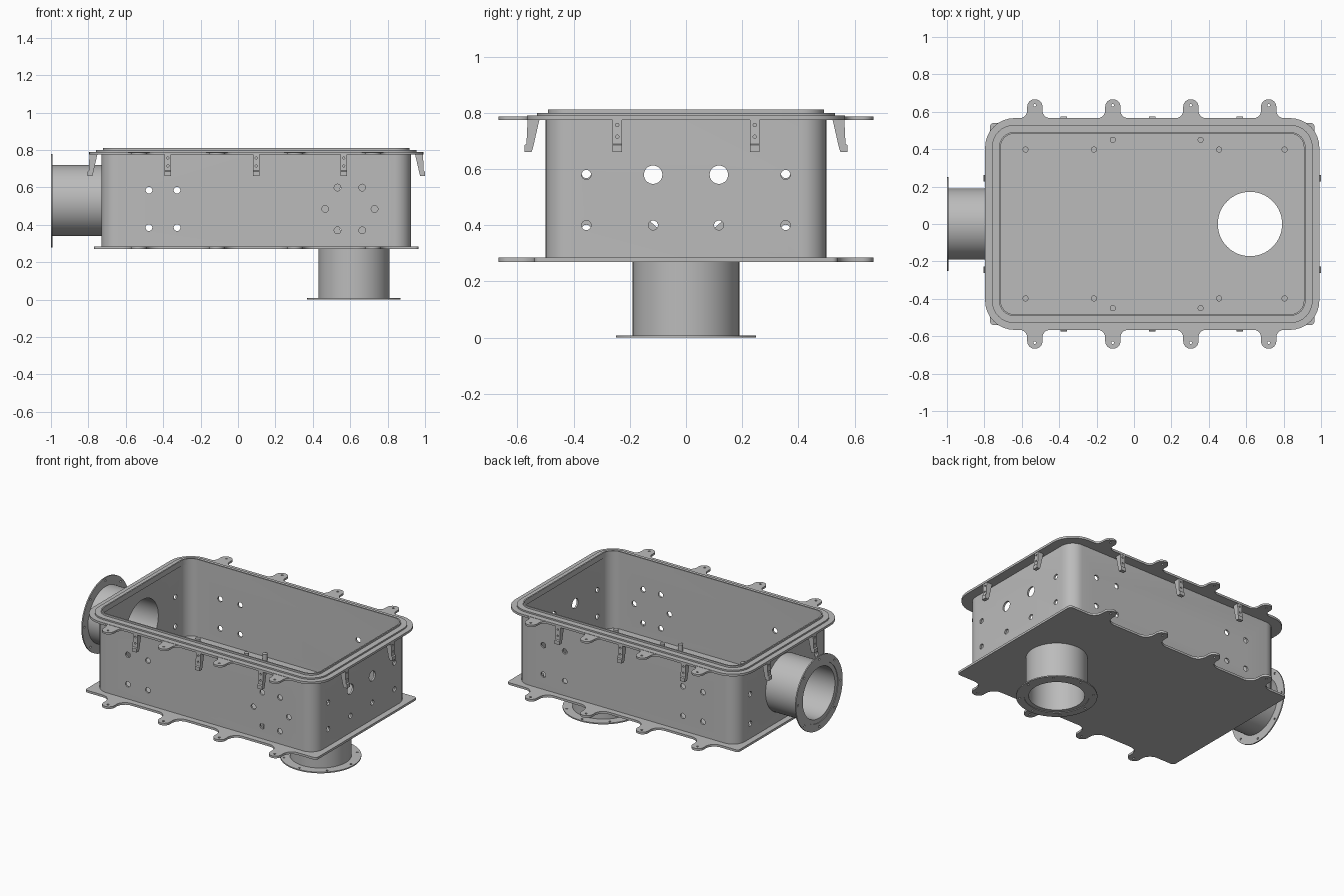
import bpy, bmesh, math
from mathutils import Matrix, Vector

cube = bpy.data.objects.get("Cube")
if cube:
    bpy.data.objects.remove(cube)

# One plain metal colour
metal = bpy.data.materials.new("plain_grey_metal")
metal.use_nodes = True
grey = (0.50, 0.50, 0.50, 1)
metal.diffuse_color = grey
metal.node_tree.nodes["Principled BSDF"].inputs["Base Color"].default_value = grey

# Main dimensions
X0, X1, Y = -0.73, 0.925, 0.5
MID = (X0 + X1) / 2
OUTLET = Vector((0.62, 0, 0))
INLET = Vector((-1, 0, 0.53))
BORE = 0.172
AXIS = {"x": Matrix.Rotation(math.pi / 2, 4, "Y"),
        "y": Matrix.Rotation(math.pi / 2, 4, "X"),
        "z": Matrix.Identity(4)}


def finish(name, bm):
    bmesh.ops.recalc_face_normals(bm, faces=bm.faces)
    mesh = bpy.data.meshes.new(name)
    bm.to_mesh(mesh)
    bm.free()
    mesh.materials.append(metal)
    obj = bpy.data.objects.new(name, mesh)
    bpy.context.collection.objects.link(obj)
    return obj


def rounded(d, corner=0.09):
    """Rounded outline of the tank, pushed outward by d."""
    r = corner + d
    pts = []
    for k, (sx, sy) in enumerate(((1, 1), (-1, 1), (-1, -1), (1, -1))):
        cx = (X1 if sx > 0 else X0) + sx * (d - r)
        cy = sy * (Y + d - r)
        for i in range(9):
            a = math.pi / 2 * (k + i / 8)
            pts.append((cx + r * math.cos(a), cy + r * math.sin(a)))
    return pts


def circle(r, n=64):
    return [(r * math.cos(2 * math.pi * i / n), r * math.sin(2 * math.pi * i / n))
            for i in range(n)]


def ring(name, outline, profile, matrix=Matrix()):
    """Sweep a closed (size, z) profile around an outline."""
    bm = bmesh.new()
    loops = [[bm.verts.new(matrix @ Vector((x, y, z))) for x, y in outline(d)]
             for d, z in profile]
    for a, b in zip(loops, loops[1:] + loops[:1]):
        for i in range(len(a)):
            j = (i + 1) % len(a)
            bm.faces.new((a[i], a[j], b[j], b[i]))
    return finish(name, bm)


def prism(bm, pts, depth, matrix=Matrix()):
    """Extrude a flat outline along its local z."""
    face = bm.faces.new([bm.verts.new(matrix @ Vector((x, y, 0))) for x, y in pts])
    new = bmesh.ops.extrude_face_region(bm, geom=[face])["geom"]
    shift = matrix.to_3x3() @ Vector((0, 0, depth))
    bmesh.ops.translate(bm, vec=shift, verts=[v for v in new if isinstance(v, bmesh.types.BMVert)])


def add_cylinder(bm, center, axis, r, depth, n=24):
    bmesh.ops.create_cone(bm, cap_ends=True, segments=n, radius1=r, radius2=r, depth=depth,
                          matrix=Matrix.Translation(center) @ AXIS[axis])


def drill(obj, holes):
    """Cut round holes given as (center, axis, radius, depth)."""
    bm = bmesh.new()
    for center, axis, r, depth in holes:
        add_cylinder(bm, center, axis, r, depth, 64 if r > 0.1 else 20)
    cutter = finish("hole_cutter", bm)
    cutter.hide_render = True
    mod = obj.modifiers.new("holes", "BOOLEAN")
    mod.operation, mod.solver, mod.object = "DIFFERENCE", "EXACT", cutter
    graph = bpy.context.evaluated_depsgraph_get()
    mesh = bpy.data.meshes.new_from_object(obj.evaluated_get(graph))
    obj.modifiers.clear()
    obj.data = mesh
    bpy.data.objects.remove(cutter)


# Tank walls with their drilled hole patterns
walls = ring("tank_walls", rounded,
             [(0, 0.285), (0, 0.78), (-0.012, 0.78), (-0.012, 0.285)])
holes = [(INLET + Vector((0.27, 0, 0)), "x", BORE, 0.1)]
for z in (0.385, 0.585):
    for x in (-0.476, -0.326):
        holes += [((x, s * Y, z), "y", 0.018, 0.1) for s in (-1, 1)]
    holes += [((x, Y, z), "y", 0.018, 0.1) for x in (0.56, 0.72)]
    holes += [((X0, s * 0.355, z), "x", 0.017, 0.1) for s in (-1, 1)]
for i in range(6):
    a = i * math.pi / 3
    holes.append(((0.598 + 0.132 * math.cos(a), -Y, 0.485 + 0.132 * math.sin(a)), "y", 0.018, 0.1))
for s in (-1, 1):
    holes += [((X1, s * 0.355, 0.4), "x", 0.017, 0.1), ((X1, s * 0.117, 0.4), "x", 0.017, 0.1),
              ((X1, s * 0.355, 0.58), "x", 0.017, 0.1), ((X1, s * 0.117, 0.58), "x", 0.033, 0.1)]
drill(walls, holes)

# Stepped top flange
ring("top_flange", rounded,
     [(0.066, 0.775), (0.066, 0.79), (0.03, 0.79), (0.03, 0.8), (-0.008, 0.8),
      (-0.008, 0.812), (-0.017, 0.812), (-0.017, 0.775)])

# Base plate, open above the outlet
bm = bmesh.new()
prism(bm, rounded(0.04, -0.02), 0.015, Matrix.Translation((0, 0, 0.27)))
base = finish("base_plate", bm)
drill(base, [(OUTLET + Vector((0, 0, 0.28)), "z", BORE, 0.1)])


def tab_outline(root, fillet, tip=0.667, half=0.041):
    """Half-round tab with concave fillets at its root."""
    right = []
    for i in range(9):
        a = math.pi / 2 * i / 8
        right.append((half + fillet * (1 - math.sin(a)), root + fillet * (1 - math.cos(a))))
    for i in range(8):
        a = math.pi / 2 * i / 8
        right.append((half * math.cos(a), tip - half + half * math.sin(a)))
    return right + [(0, tip)] + [(-x, y) for x, y in reversed(right)]


# Bolt tabs along the long sides of both plates
for name, root, fillet, z, thick in (("top_tabs", 0.566, 0.04, 0.775, 0.013),
                                     ("base_tabs", 0.54, 0.065, 0.27, 0.015)):
    bm, holes = bmesh.new(), []
    for x in (-0.53, -0.113, 0.304, 0.72):
        for s in (-1, 1):
            place = Matrix.Translation((x, 0, z)) @ Matrix.Diagonal((1, s, 1, 1))
            prism(bm, tab_outline(root, fillet), thick, place)
            holes.append(((x, s * 0.635, z), "z", 0.007, 0.1))
    drill(finish(name, bm), holes)

# Side inlet and bottom outlet: flanged pipes sharing one profile
pipe = [(0.25, 0), (0.25, 0.008), (0.19, 0.008), (0.19, 0.272), (BORE, 0.272),
        (BORE, 0.004), (0.2, 0.004), (0.2, 0)]
for name, origin, axis in (("inlet_pipe", INLET, "x"), ("outlet_pipe", OUTLET, "z")):
    place = Matrix.Translation(origin) @ AXIS[axis]
    obj = ring(name, circle, pipe, place)
    bolts = [(x, y) for x, y in circle(0.228, 8)]
    drill(obj, [(place @ Vector((x, y, 0)), axis, 0.007, 0.05) for x, y in bolts])

# Hanging clips under the flange, two drill holes each
clip = [(0.022, 0.776), (0.064, 0.776), (0.068, 0.69), (0.075, 0.685),
        (0.075, 0.66), (0.05, 0.66), (0.045, 0.675)]
spots = [(Vector((x, s * Y, 0)), s * math.pi / 2) for x in (-0.375, 0.097, 0.565) for s in (-1, 1)]
for y in (-0.245, 0.245):
    spots += [(Vector((X1, y, 0)), 0), (Vector((X0, y, 0)), math.pi)]
bm, holes = bmesh.new(), []
for origin, turn in spots:
    place = Matrix.Translation(origin) @ Matrix.Rotation(turn, 4, "Z")
    upright = Matrix.Translation((0, 0.0175, 0)) @ AXIS["y"]
    prism(bm, clip, 0.035, place @ upright)
    for z in (0.715, 0.757):
        axis = "x" if abs(math.cos(turn)) > 0.5 else "y"
        holes.append((place @ Vector((0.05, 0, z)), axis, 0.006, 0.1))
drill(finish("hanging_clips", bm), holes)

# Standoff pegs on the tank floor
bm = bmesh.new()
for s in (-1, 1):
    for x in (-0.58, -0.214, 0.455, 0.805):
        add_cylinder(bm, (x, s * 0.398, 0.305), "z", 0.016, 0.045)
    for x in (-0.113, 0.356):
        add_cylinder(bm, (x, s * 0.45, 0.305), "z", 0.016, 0.045)
finish("floor_standoffs", bm)

# Smooth round surfaces, keep edges sharp
bpy.ops.object.select_all(action="DESELECT")
for obj in bpy.context.collection.objects:
    if obj.type == "MESH" and metal.name in obj.data.materials:
        obj.select_set(True)
        bpy.context.view_layer.objects.active = obj
bpy.ops.object.shade_smooth_by_angle(angle=math.radians(30))
